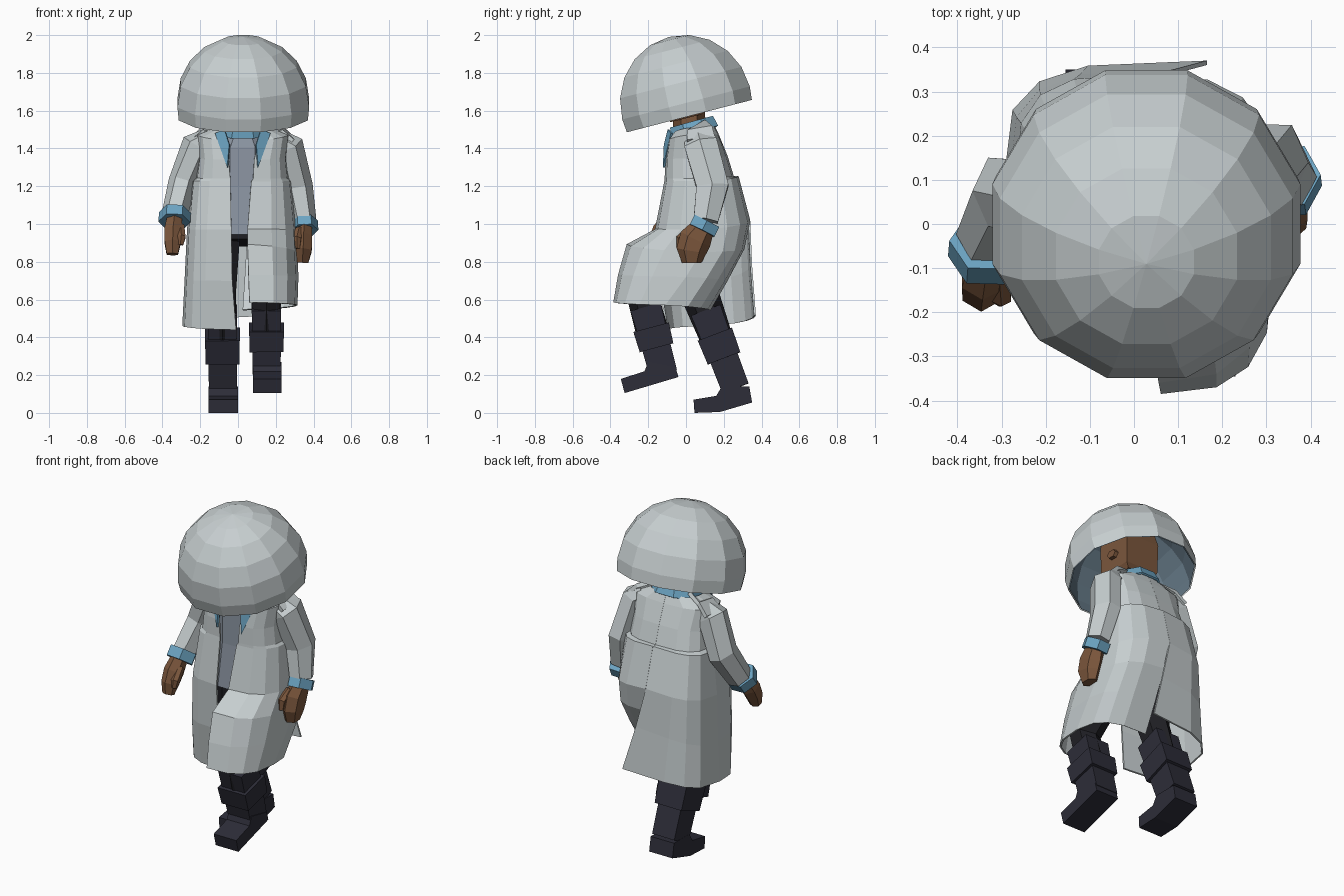
import bpy, bmesh, math
from mathutils import Vector, Matrix

if "Cube" in bpy.data.objects:
    bpy.data.objects.remove(bpy.data.objects["Cube"])

CX = 0.025  # the body's own centre line


def material(name, rgb):
    m = bpy.data.materials.new(name)
    m.diffuse_color = (*rgb, 1)
    m.use_nodes = True
    m.node_tree.nodes["Principled BSDF"].inputs["Base Color"].default_value = m.diffuse_color
    return m


COAT = material("pale grey cloth", (.57, .62, .63))
LINING = material("slate lining", (.13, .19, .24))
SHIRT = material("grey blue shirt", (.26, .30, .36))
BLUE = material("blue trim", (.15, .37, .54))
SKIN = material("brown skin", (.20, .095, .046))
TROUSERS = material("black trousers", (.014, .014, .018))
BOOTS = material("dark navy boots", (.026, .026, .04))


def make(name, verts, faces, mat, thickness=0):
    me = bpy.data.meshes.new(name)
    me.from_pydata([tuple(v) for v in verts], [], faces)
    bm = bmesh.new()
    bm.from_mesh(me)
    bmesh.ops.recalc_face_normals(bm, faces=bm.faces)
    bm.to_mesh(me)
    bm.free()
    me.materials.append(mat)
    ob = bpy.data.objects.new(name, me)
    bpy.context.collection.objects.link(ob)
    if thickness:
        mod = ob.modifiers.new("thickness", 'SOLIDIFY')
        mod.thickness, mod.offset = thickness, 0
    return ob


def tube(name, rings, mat, sides=6, cap=True, thickness=0, phase=.5):
    """Loft along (x, y, z, half width, half depth) rings, square to the path."""
    grow = 1 / math.cos(math.pi / sides)
    c = [Vector(r[:3]) for r in rings]
    verts, faces, n = [], [], len(rings)
    for i, r in enumerate(rings):
        d = (c[min(i + 1, n - 1)] - c[max(i - 1, 0)]).normalized()
        u = Vector((1, 0, 0))
        u = (u - d * u.dot(d)).normalized()
        v = d.cross(u)
        for k in range(sides):
            a = 2 * math.pi * (k + phase) / sides
            verts.append(c[i] + u * r[3] * grow * math.cos(a) + v * r[4] * grow * math.sin(a))
    for i in range(n - 1):
        for k in range(sides):
            j = (k + 1) % sides
            faces.append((i * sides + k, i * sides + j, (i + 1) * sides + j, (i + 1) * sides + k))
    if cap:
        faces += [tuple(range(sides)), tuple(range((n - 1) * sides, n * sides))]
    return make(name, verts, faces, mat, thickness)


def slab(name, profile, x0, x1, mat):
    """Extrude a (y, z) profile across x."""
    n = len(profile)
    verts = [(x, y, z) for x in (x0, x1) for y, z in profile]
    faces = [tuple(range(n)), tuple(range(n, 2 * n))]
    faces += [(i, (i + 1) % n, n + (i + 1) % n, n + i) for i in range(n)]
    return make(name, verts, faces, mat)


def coat_half(name, rows, p_low, steps=4):
    """Sheet whose rows run from front edge, round the side, to the back edge."""
    verts, faces = [], []
    w = 2 * steps + 1
    for i, (F, S, B) in enumerate(rows):
        p = .75 + (p_low - .75) * i / (len(rows) - 1)
        for k in range(w):
            first = k <= steps
            t = k / steps if first else k / steps - 1
            s = math.sin(t * math.pi / 2) ** p
            q = max(0, math.cos(t * math.pi / 2)) ** p
            if first:
                verts.append((F[0] + (S[0] - F[0]) * s, S[1] + (F[1] - S[1]) * q, F[2] + (S[2] - F[2]) * t))
            else:
                verts.append((B[0] + (S[0] - B[0]) * q, S[1] + (B[1] - S[1]) * s, S[2] + (B[2] - S[2]) * t))
    for i in range(len(rows) - 1):
        for k in range(w - 1):
            a = i * w + k
            faces.append((a, a + 1, a + w + 1, a + w))
    return make(name, verts, faces, COAT, .01)


# Domed hat: tilted sphere cut a little below its equator, with a lining
def dome(name, radius, mat, inward):
    verts, faces = [(0, 0, radius)], []
    angles = [18, 36, 54, 72, 90, 101.5]
    for a in map(math.radians, angles):
        for k in range(12):
            t = math.radians(30 * k + 15)
            verts.append((radius * math.sin(a) * math.cos(t), radius * math.sin(a) * math.sin(t), radius * math.cos(a)))
    for k in range(12):
        j = (k + 1) % 12
        faces.append((0, 1 + k, 1 + j))
        for i in range(len(angles) - 1):
            a, b = 1 + 12 * i, 13 + 12 * i
            faces.append((a + k, b + k, b + j, a + j))
    ob = make(name, verts, faces, mat)
    if inward:
        ob.data.flip_normals()
    ob.data.transform(Matrix.Translation((CX + .003, 0, 1.641)) @ Matrix.Rotation(math.radians(14.5), 4, 'X'))


dome("hat", .361, COAT, False)
dome("hat_lining", .354, LINING, True)

# Head, ears, nose and neck
tube("head", [(CX, 0, 1.56, .085, .085), (CX, -.01, 1.60, .108, .108),
              (CX, -.01, 1.78, .112, .112), (CX, -.01, 1.88, .09, .09)], SKIN, 4)
tube("neck", [(CX, .03, 1.40, .075, .075), (CX, .01, 1.62, .075, .075)], SKIN, 6)
tube("nose", [(CX, -.115, 1.72, .012, .012), (CX, -.14, 1.67, .025, .025), (CX, -.12, 1.65, .015, .015)], SKIN, 4)
for side, label in ((-1, "right"), (1, "left")):
    ear = tube(label + "_ear", [(0, 0, -.015, .025, .035), (0, 0, .015, .02, .03)], SKIN, 6)
    ear.data.transform(Matrix.Translation((CX + side * .115, -.01, 1.69)) @ Matrix.Rotation(math.pi / 2, 4, 'Y'))

# Shirt and hips
tube("shirt", [(CX, .04, .95, .19, .155), (CX, .03, 1.2, .16, .12), (CX, .04, 1.40, .16, .125),
               (CX, .04, 1.48, .10, .105)], SHIRT, 8)
tube("hips", [(CX, .06, .96, .17, .13), (CX, .05, .90, .15, .12)], TROUSERS, 8)

# Long coat: right half hangs, left half is pushed forward by the raised knee
coat_half("coat_right_half", [
    ((-.07, -.06, 1.48), (-.12, .06, 1.51), (CX, .145, 1.525)),
    ((-.06, -.09, 1.44), (-.22, .07, 1.475), (CX, .17, 1.47)),
    ((-.05, -.105, 1.34), (-.205, .07, 1.35), (CX, .215, 1.36)),
    ((-.04, -.108, 1.24), (-.22, .08, 1.24), (CX, .25, 1.25)),
    ((-.04, -.11, 1.225), (-.24, .09, 1.225), (CX, .275, 1.25)),
    ((-.035, -.15, .97), (-.265, .09, .97), (.03, .335, 1.02)),
    ((-.03, -.14, .70), (-.278, .10, .70), (.09, .345, .78)),
    ((-.01, -.10, .44), (-.29, .10, .46), (.165, .365, .515))], .55)
coat_half("coat_left_half", [
    ((.12, -.06, 1.48), (.17, .06, 1.51), (CX, .145, 1.525)),
    ((.11, -.09, 1.44), (.27, .07, 1.475), (CX, .17, 1.47)),
    ((.085, -.105, 1.34), (.255, .07, 1.35), (CX, .215, 1.36)),
    ((.08, -.108, 1.24), (.265, .08, 1.24), (CX, .25, 1.25)),
    ((.07, -.11, 1.225), (.28, .10, 1.225), (CX, .275, 1.25)),
    ((.05, -.16, .97), (.305, .10, .97), (.03, .335, 1.02)),
    ((.05, -.31, .89), (.31, .08, .85), (.045, .305, .87)),
    ((.055, -.355, .73), (.315, .0, .72), (.035, .215, .70)),
    ((.06, -.38, .585), (.31, -.11, .57), (.025, .125, .545))], .72)

# Blue collar, lapel points and shoulder straps
tube("collar", [(CX, .045, 1.485, .138, .125), (CX, .03, 1.54, .115, .112)], BLUE, 8, False, .012)
for side, label in ((-1, "right"), (1, "left")):
    pts = [(.145, -.075, 1.48), (.095, -.092, 1.50), (.07, -.112, 1.42), (.08, -.117, 1.30)]
    make(label + "_lapel", [(CX + side * x, y, z) for x, y, z in pts], [(0, 1, 2, 3)], BLUE, .012)
    tube(label + "_shoulder_strap", [(CX + side * .12, .07, 1.505, .012, .055), (CX + side * .205, .075, 1.50, .012, .065),
                                     (CX + side * .265, .08, 1.445, .012, .075)], COAT, 4)

# Sleeves, cuffs, hands and thumbs
arms = {
    "right": ([(-.15, .06, 1.46, .045, .07), (-.22, .06, 1.42, .068, .085), (-.295, .07, 1.22, .064, .08),
               (-.335, -.03, 1.05, .06, .065)],
              [(-.334, -.04, 1.06, .073, .074), (-.337, -.075, 1.01, .073, .074)],
              [(-.336, -.08, 1.02, .04, .045), (-.343, -.12, .96, .047, .052), (-.346, -.15, .90, .042, .045),
               (-.348, -.165, .84, .03, .025)],
              [(-.305, -.11, .99, .02, .02), (-.30, -.165, .93, .022, .022), (-.305, -.17, .89, .015, .015)]),
    "left": ([(.20, .07, 1.46, .045, .07), (.27, .08, 1.42, .066, .088), (.32, .14, 1.20, .066, .085),
              (.348, .105, 1.02, .058, .065)],
             [(.35, .11, 1.015, .063, .073), (.353, .085, .965, .063, .073)],
             [(.35, .09, .98, .04, .055), (.348, .05, .92, .045, .075), (.345, .03, .86, .045, .07),
              (.34, .03, .795, .032, .045)],
             [(.325, .03, .97, .02, .02), (.312, -.025, .92, .022, .025), (.312, -.03, .87, .015, .018)]),
}
for label, (sleeve, cuff, hand, thumb) in arms.items():
    tube(label + "_sleeve", sleeve, COAT, phase=0)
    tube(label + "_cuff", cuff, BLUE, phase=0)
    tube(label + "_hand", hand, SKIN)
    tube(label + "_thumb", thumb, SKIN)


# Legs: thigh, shin, knee band, boot cuff and boot shaft along the knee-to-ankle line
def leg(label, hip, knee, ankle):
    tube(label + "_trouser_leg", [(*hip, .08, .095), (*knee, .075, .09),
                                  (*Vector(knee).lerp(Vector(ankle), .5), .07, .075)], TROUSERS, 6)
    for part, t0, t1, w, d in (("knee_band", .22, .46, .078, .083), ("boot_cuff", .46, .70, .092, .097),
                               ("boot_shaft", .5, 1.0, .076, .078)):
        a, b = (Vector(knee).lerp(Vector(ankle), t) for t in (t0, t1))
        tube(label + "_" + part, [(*a, w, d), (*b, w * .97, d * .95)], BOOTS, 4)


leg("right", (-.07, .06, .93), (-.085, .06, .66), (-.08, .262, .13))
leg("left", (.135, .03, .93), (.15, -.24, .66), (.152, -.12, .21))
slab("right_boot_foot", [(.35, .055), (.18, .005), (.045, 0), (.04, .07), (.16, .09), (.19, .14), (.335, .14)],
     -.155, 0, BOOTS)
slab("left_boot_foot", [(-.04, .19), (-.325, .105), (-.345, .18), (-.22, .22), (-.2, .27), (-.055, .24)],
     .08, .23, BOOTS)
